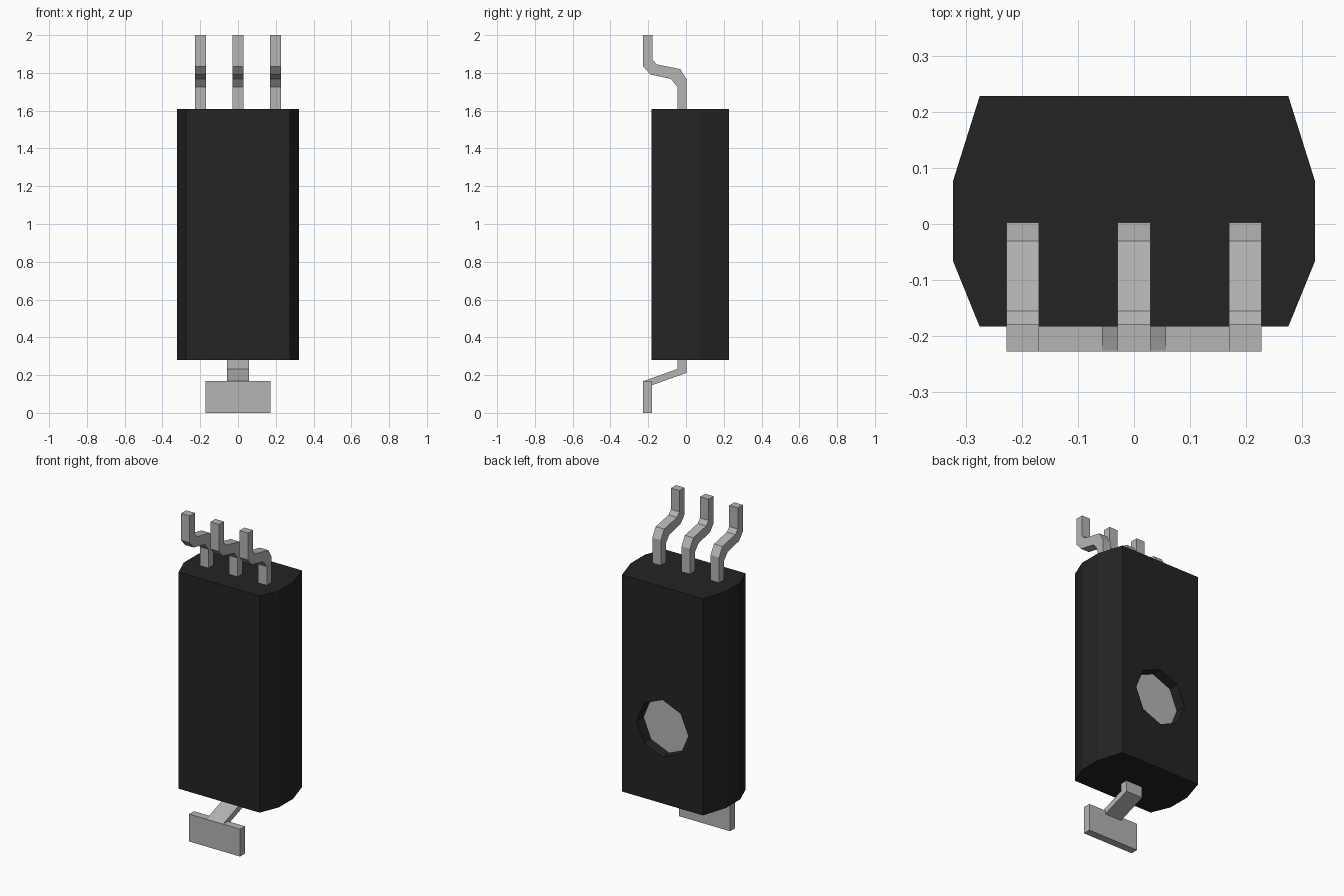
import bpy, bmesh, math
from mathutils import Vector

if "Cube" in bpy.data.objects:
    bpy.data.objects.remove(bpy.data.objects["Cube"])


def material(name, v):
    m = bpy.data.materials.new(name)
    m.diffuse_color = (v, v, v, 1)
    m.use_nodes = True
    m.node_tree.nodes["Principled BSDF"].inputs["Base Color"].default_value = m.diffuse_color
    return m


BLACK = material("black plastic", 0.0175)
METAL = material("grey metal", 0.46)


def prism(name, points, offset, mat):
    """Extrude a closed planar outline along a vector."""
    bm = bmesh.new()
    face = bm.faces.new([bm.verts.new(p) for p in points])
    ext = bmesh.ops.extrude_face_region(bm, geom=[face])["geom"]
    verts = [g for g in ext if isinstance(g, bmesh.types.BMVert)]
    bmesh.ops.translate(bm, verts=verts, vec=Vector(offset))
    bmesh.ops.recalc_face_normals(bm, faces=bm.faces)
    mesh = bpy.data.meshes.new(name)
    bm.to_mesh(mesh)
    bm.free()
    mesh.materials.append(mat)
    ob = bpy.data.objects.new(name, mesh)
    bpy.context.collection.objects.link(ob)
    return ob


def side_profile(name, outline, x, half, mat):
    """Part with a y-z outline and a width along x."""
    return prism(name, [(x - half, y, z) for y, z in outline], (2 * half, 0, 0), mat)


def octagon(r, y):
    return [(r * math.cos(i * math.pi / 4), y, 0.74 + r * math.sin(i * math.pi / 4))
            for i in range(8)]


# Body with tapered sides
right = [(0.275, -0.183), (0.323, -0.065), (0.323, 0.075), (0.275, 0.228)]
outline = right + [(-x, y) for x, y in reversed(right)]
body = prism("body", [(x, y, 0.28) for x, y in outline], (0, 0, 1.33), BLACK)

# Octagonal recess in the back, with a metal floor
cutter = prism("recess_cutter", octagon(0.175, 0.16), (0, 0.15, 0), BLACK)
cutter.hide_render = True
cutter.hide_viewport = True
cut = body.modifiers.new("recess", "BOOLEAN")
cut.operation = "DIFFERENCE"
cut.solver = "EXACT"
cut.object = cutter
prism("recess_floor", octagon(0.174, 0.158), (0, 0.006, 0), METAL)

# Three bent leads on top
lead = [(0.003, 1.59), (0.003, 1.765), (-0.03, 1.82), (-0.155, 1.845),
        (-0.178, 1.87), (-0.178, 2.0), (-0.227, 2.0), (-0.227, 1.835),
        (-0.19, 1.792), (-0.08, 1.768), (-0.045, 1.725), (-0.045, 1.59)]
for label, x in (("left", -0.198), ("middle", 0), ("right", 0.198)):
    side_profile(label + "_lead", lead, x, 0.029, METAL)

# Bent neck and wide paddle below
neck = [(0.003, 0.30), (0.003, 0.212), (-0.19, 0.143), (-0.225, 0.168),
        (-0.045, 0.233), (-0.045, 0.30)]
side_profile("lower_neck", neck, 0, 0.057, METAL)
paddle = [(-0.227, 0), (-0.18, 0), (-0.18, 0.168), (-0.227, 0.168)]
side_profile("lower_paddle", paddle, 0, 0.173, METAL)
